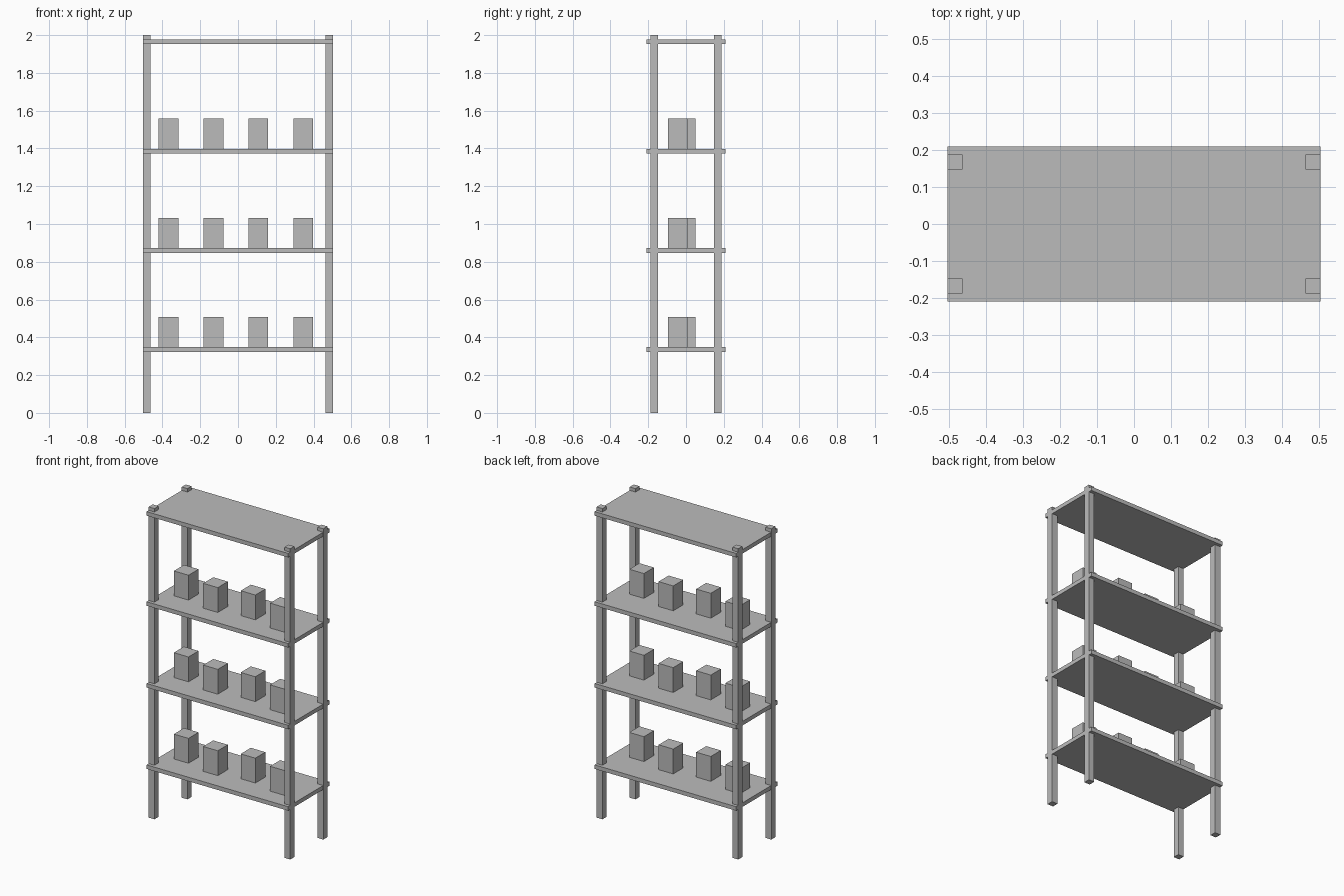
import bpy
from mathutils import Vector

if "Cube" in bpy.data.objects:
    bpy.data.objects.remove(bpy.data.objects["Cube"], do_unlink=True)

grey = bpy.data.materials.new("plain_grey")
grey.use_nodes = True
colour = (0.5, 0.5, 0.5, 1)
grey.diffuse_color = colour
grey.node_tree.nodes["Principled BSDF"].inputs["Base Color"].default_value = colour


def box(name, base, size):
    """Add a box standing on the point base."""
    centre = Vector(base) + Vector((0, 0, size[2] / 2))
    bpy.ops.mesh.primitive_cube_add(size=1, location=centre)
    ob = bpy.context.object
    ob.name = name
    ob.scale = size
    bpy.ops.object.transform_apply(location=False, rotation=False, scale=True)
    ob.data.materials.append(grey)
    return ob


WIDTH, DEPTH, BOARD = 1.007, 0.42, 0.026
POST, POST_Y = 0.041, 0.168
SHELF_TOPS = (0.348, 0.872, 1.398, 1.978)

# Four corner posts, flush with the shelf ends
for side, sx in (("left", 1), ("right", -1)):
    for end, sy in (("front", -1), ("back", 1)):
        x = sx * (WIDTH / 2 - POST / 2 + 0.0005)
        box(f"{end}_{side}_post", (x, sy * POST_Y, 0), (POST, POST, 2))

# Shelf boards
for level, top in enumerate(SHELF_TOPS, 1):
    box(f"shelf_{level}", (0, 0, top - BOARD), (WIDTH, DEPTH, BOARD))

# Staggered row of cartons on every shelf but the top one
for level, top in enumerate(SHELF_TOPS[:-1], 1):
    for i in range(4):
        y = -0.043 if i % 2 else -0.001
        box(f"carton_{level}_{i + 1}", (-0.368 + 0.238 * i, y, top), (0.104, 0.102, 0.16))
